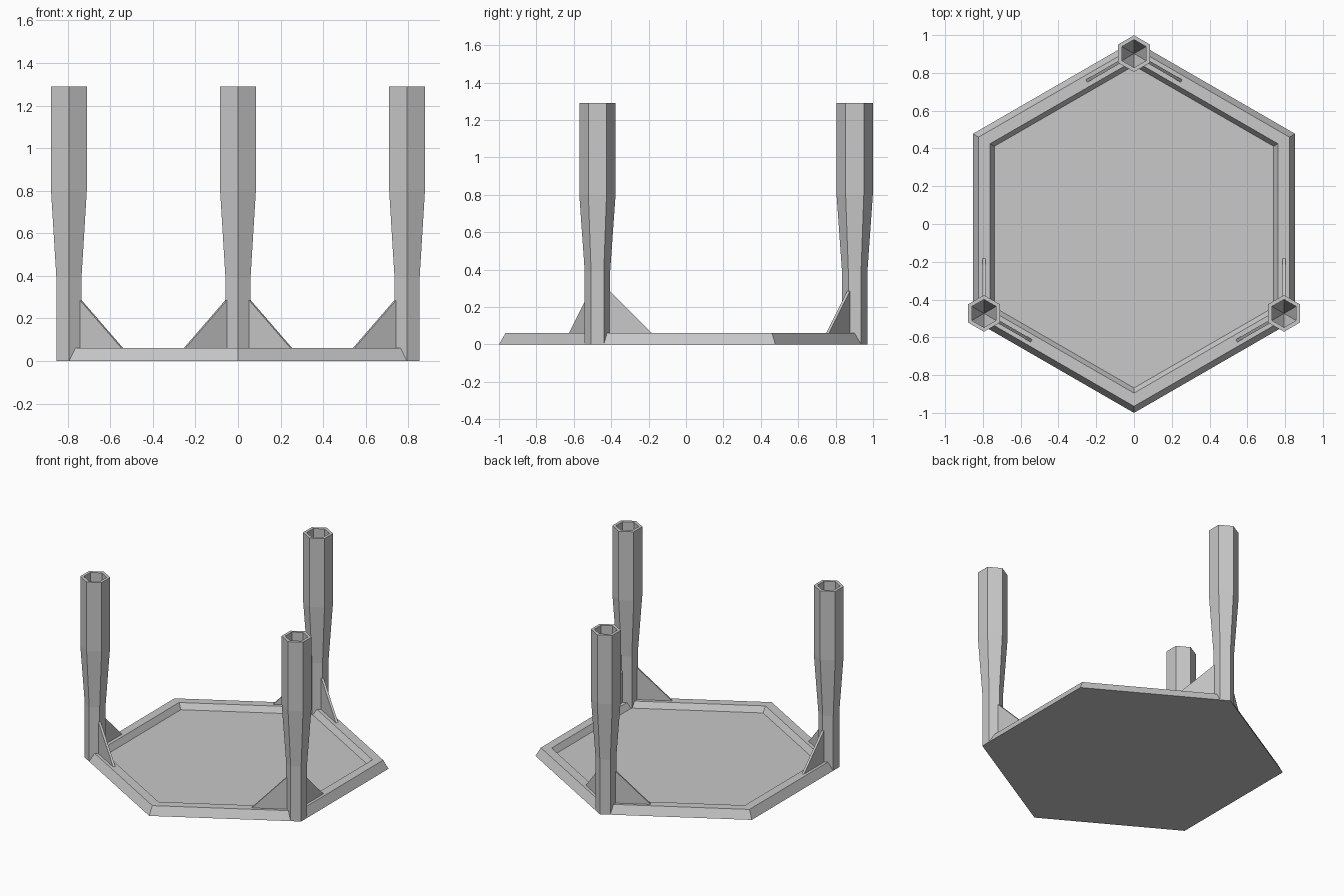
import bpy
import bmesh
from math import sin, cos, radians
from mathutils import Matrix, Vector

cube = bpy.data.objects.get("Cube")
if cube:
    bpy.data.objects.remove(cube, do_unlink=True)

CENTRE = Vector((0, -0.015, 0))   # middle of the hexagonal tray
POST_RADIUS = 0.917               # distance of the posts from the middle

grey = bpy.data.materials.new("light_grey")
grey.use_nodes = True
colour = (0.58, 0.58, 0.58, 1)
grey.diffuse_color = colour
grey.node_tree.nodes["Principled BSDF"].inputs["Base Color"].default_value = colour


def finish(name, bm, matrix):
    """Turn a bmesh into a placed, flat-shaded object."""
    bmesh.ops.recalc_face_normals(bm, faces=bm.faces)
    mesh = bpy.data.meshes.new(name)
    bm.to_mesh(mesh)
    bm.free()
    mesh.materials.append(grey)
    obj = bpy.data.objects.new(name, mesh)
    obj.matrix_world = matrix
    bpy.context.collection.objects.link(obj)
    return obj


def hex_shell(name, profile, location, cap_start=False, cap_end=False):
    """Sweep a (radius, height) profile round six sides; radius 0 is a point."""
    bm = bmesh.new()
    rings = []
    for r, z in profile:
        if r == 0:
            rings.append([bm.verts.new((0, 0, z))] * 6)
        else:
            angles = [radians(30 + 60 * i) for i in range(6)]
            rings.append([bm.verts.new((r * cos(a), r * sin(a), z)) for a in angles])
    for low, high in zip(rings, rings[1:]):
        for i in range(6):
            j = (i + 1) % 6
            corners = dict.fromkeys((low[i], low[j], high[j], high[i]))
            bm.faces.new(list(corners))
    if cap_start:
        bm.faces.new(rings[0])
    if cap_end:
        bm.faces.new(rings[-1])
    return finish(name, bm, Matrix.Translation(location))


def gusset(name, location, angle):
    """Thin triangular brace rising from the rim to the post."""
    bm = bmesh.new()
    outline = [(0.05, 0.03), (0.32, 0.03), (0.05, 0.30)]
    face = bm.faces.new([bm.verts.new((x, -0.008, z)) for x, z in outline])
    extruded = bmesh.ops.extrude_face_region(bm, geom=[face])["geom"]
    verts = [v for v in extruded if isinstance(v, bmesh.types.BMVert)]
    bmesh.ops.translate(bm, verts=verts, vec=(0, 0.016, 0))
    turn = Matrix.Rotation(radians(angle), 4, 'Z')
    return finish(name, bm, Matrix.Translation(location) @ turn)


# Shallow tray with bevelled rim
hex_shell("tray", [(0.985, 0), (0.95, 0.06), (0.88, 0.06), (0.853, 0.02)],
          CENTRE, cap_start=True, cap_end=True)

# Three flared posts with hollow sockets, each with two braces along the rim
post_profile = [(0.068, 0), (0.068, 0.39), (0.097, 0.80), (0.097, 1.29),
                (0.074, 1.29), (0.074, 0.80), (0, 0.50)]
for side, angle in (("back", 90), ("right", 210), ("left", 330)):
    a = radians(angle)
    place = CENTRE + POST_RADIUS * Vector((cos(a), sin(a), 0))
    hex_shell(side + "_post", post_profile, place)
    gusset(side + "_brace_a", place, angle + 120)
    gusset(side + "_brace_b", place, angle - 120)
